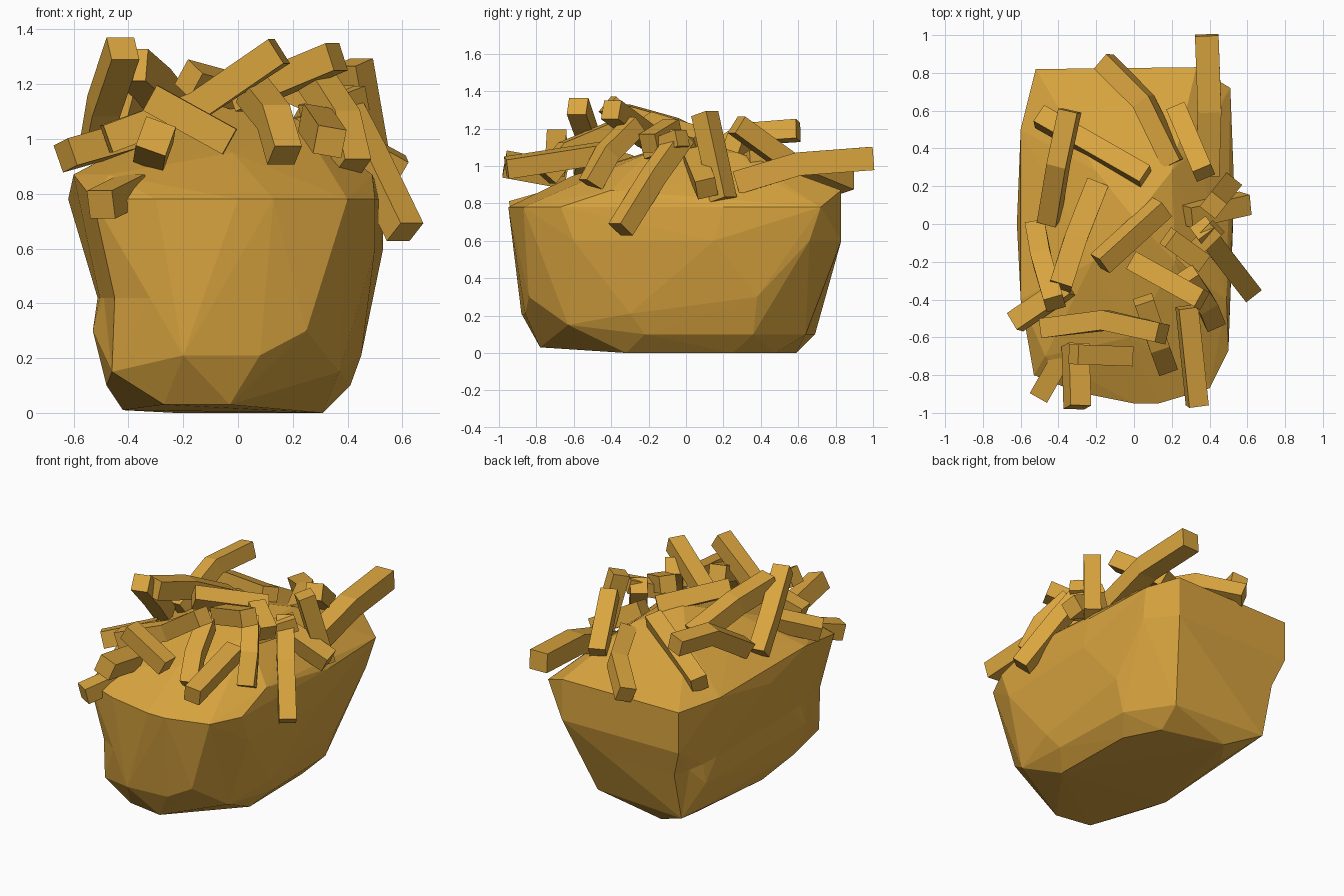
import bpy, bmesh
from mathutils import Vector, Matrix
from math import radians

mat = bpy.data.materials.new("golden_yellow")
mat.diffuse_color = (0.70, 0.376, 0.05, 1)


def finish(name, bm):
    bmesh.ops.recalc_face_normals(bm, faces=bm.faces)
    me = bpy.data.meshes.new(name)
    bm.to_mesh(me)
    bm.free()
    me.materials.append(mat)
    ob = bpy.data.objects.new(name, me)
    bpy.context.collection.objects.link(ob)
    return ob


def hull(name, rings, waist):
    """Faceted lump: convex hull around rings of (z, [(x, y), ...]), left side dented at the waist."""
    bm = bmesh.new()
    for z, pts in rings:
        for x, y in pts:
            bm.verts.new((x, y, z))
    bmesh.ops.convex_hull(bm, input=bm.verts)
    loose = [v for v in bm.verts if not v.link_faces]
    bmesh.ops.delete(bm, geom=loose, context='VERTS')
    bmesh.ops.bisect_plane(bm, geom=bm.verts[:] + bm.edges[:] + bm.faces[:],
                           plane_co=(0, 0, waist), plane_no=(0, 0, 1))
    for v in bm.verts:
        if abs(v.co.z - waist) < 1e-4 and v.co.x < -0.4:
            v.co.x += 0.04
    bmesh.ops.triangulate(bm, faces=bm.faces)
    return finish(name, bm)


# Chunky faceted tub with its heaped top
hull("faceted_tub", [
    (0.0, [(0.18, 0.48), (-0.23, 0.59), (0.31, -0.32), (0.30, 0.25)]),
    (0.01, [(-0.42, -0.20), (-0.36, 0.40)]),
    (0.03, [(-0.27, -0.74), (-0.03, -0.78)]),
    (0.10, [(-0.48, -0.45), (0.41, -0.22), (0.39, 0.36), (0.20, 0.64), (-0.45, 0.69)]),
    (0.15, [(-0.46, -0.74), (0.37, -0.63)]),
    (0.21, [(-0.20, -0.88), (0.08, -0.86), (0.45, -0.30)]),
    (0.30, [(-0.53, -0.50), (-0.53, 0.55), (0.25, -0.84), (0.46, 0.38)]),
    (0.60, [(0.53, 0.15), (0.48, 0.66), (0.33, 0.83), (-0.52, 0.82), (0.50, -0.60)]),
    (0.78, [(-0.62, 0.00), (-0.53, -0.80), (-0.30, -0.89), (0.00, -0.95),
            (0.13, -0.95), (0.40, -0.87), (0.50, -0.67), (0.53, 0.20), (0.51, 0.72)]),
    (0.87, [(-0.60, -0.40), (-0.60, 0.50), (-0.52, 0.82), (0.33, 0.83),
            (0.49, -0.40), (-0.47, -0.70)]),
    (0.95, [(-0.02, -0.60), (0.36, -0.25), (-0.45, -0.20), (-0.42, 0.45), (0.34, 0.40)]),
    (1.07, [(-0.22, -0.20), (0.22, -0.20), (0.20, 0.28), (-0.20, 0.28)]),
    (1.15, [(0.0, 0.03)]),
], 0.42)


def stick(name, path, w=0.105, roll=0):
    """Square bar swept along a short, possibly bent path."""
    pts = [Vector(p) for p in path]
    bm = bmesh.new()
    loops = []
    for i, p in enumerate(pts):
        d = (pts[min(i + 1, len(pts) - 1)] - pts[max(i - 1, 0)]).normalized()
        turn = Matrix.Rotation(radians(roll), 3, d)
        side = turn @ d.cross(Vector((0, 0, 1))).normalized()
        up = side.cross(d)
        loops.append([bm.verts.new(p + (side * a + up * b) * w / 2)
                      for a, b in ((-1, -1), (1, -1), (1, 1), (-1, 1))])
    for a, b in zip(loops, loops[1:]):
        for k in range(4):
            bm.faces.new((a[k], a[(k + 1) % 4], b[(k + 1) % 4], b[k]))
    bm.faces.new(loops[0])
    bm.faces.new(loops[-1])
    return finish(name, bm)


S = stick
# Sticks at the back
S("stick_back_right", [(0.385, 1.0, 1.04), (0.40, 0.6, 1.01), (0.39, 0.27, 0.91)], 0.125)
S("stick_back_centre", [(-0.16, 0.86, 0.91), (0.05, 0.65, 1.00), (0.21, 0.32, 1.02)], roll=15)
S("stick_back_upper", [(0.23, 0.60, 0.98), (0.37, 0.27, 1.22)])
S("stick_back_cross", [(-0.50, 0.57, 0.96), (0.06, 0.25, 1.12)], roll=-15)
S("stick_back_left", [(-0.34, 0.60, 1.19), (-0.40, 0.32, 1.17), (-0.45, 0.02, 0.98)], roll=12)
# Sticks on the left
S("stick_left_lean", [(-0.52, -0.02, 0.95), (-0.49, -0.18, 1.12), (-0.42, -0.42, 1.33)])
S("stick_left_slope", [(-0.39, -0.33, 1.27), (-0.31, -0.08, 1.20), (-0.20, 0.20, 1.06)], 0.12)
S("stick_left_out", [(-0.63, -0.52, 0.94), (-0.35, -0.33, 1.02)], roll=-15)
S("stick_left_front_low", [(-0.50, -0.91, 0.76), (-0.38, -0.70, 0.82)])
# Sticks at the front
S("stick_front_bridge", [(-0.48, -0.55, 1.00), (-0.15, -0.51, 1.12), (0.15, -0.58, 1.32)])
S("stick_front_left", [(-0.30, -0.97, 1.01), (-0.31, -0.64, 0.95)], 0.115, 20)
S("stick_front_right", [(0.335, -0.96, 0.99), (0.28, -0.44, 1.07)], roll=10)
S("stick_front_slant", [(-0.32, -0.69, 1.15), (-0.03, -0.70, 0.99)])
S("stick_front_drop", [(0.05, -0.40, 1.18), (0.13, -0.64, 1.08), (0.17, -0.75, 0.94)])
# Sticks in the middle
S("stick_middle_rise", [(-0.0, -0.20, 1.15), (0.36, -0.40, 1.30)])
S("stick_middle_left", [(-0.18, -0.21, 1.22), (0.15, 0.09, 1.13)], roll=30)
S("stick_middle_small", [(0.18, -0.07, 1.20), (0.36, -0.20, 1.12)])
S("stick_middle_cross", [(0.26, -0.20, 1.08), (0.44, -0.02, 1.15)], 0.09)
# Sticks on the right
S("stick_right_front", [(0.28, -0.27, 1.22), (0.38, -0.42, 1.07), (0.42, -0.51, 0.90)])
S("stick_right_hang", [(0.36, -0.02, 1.16), (0.47, -0.17, 0.95), (0.61, -0.35, 0.66)])
S("stick_right_upright", [(0.42, 0.10, 1.28), (0.50, 0.20, 0.82)])
S("stick_right_out", [(0.28, 0.04, 1.05), (0.59, 0.11, 0.88)], 0.11, 15)
